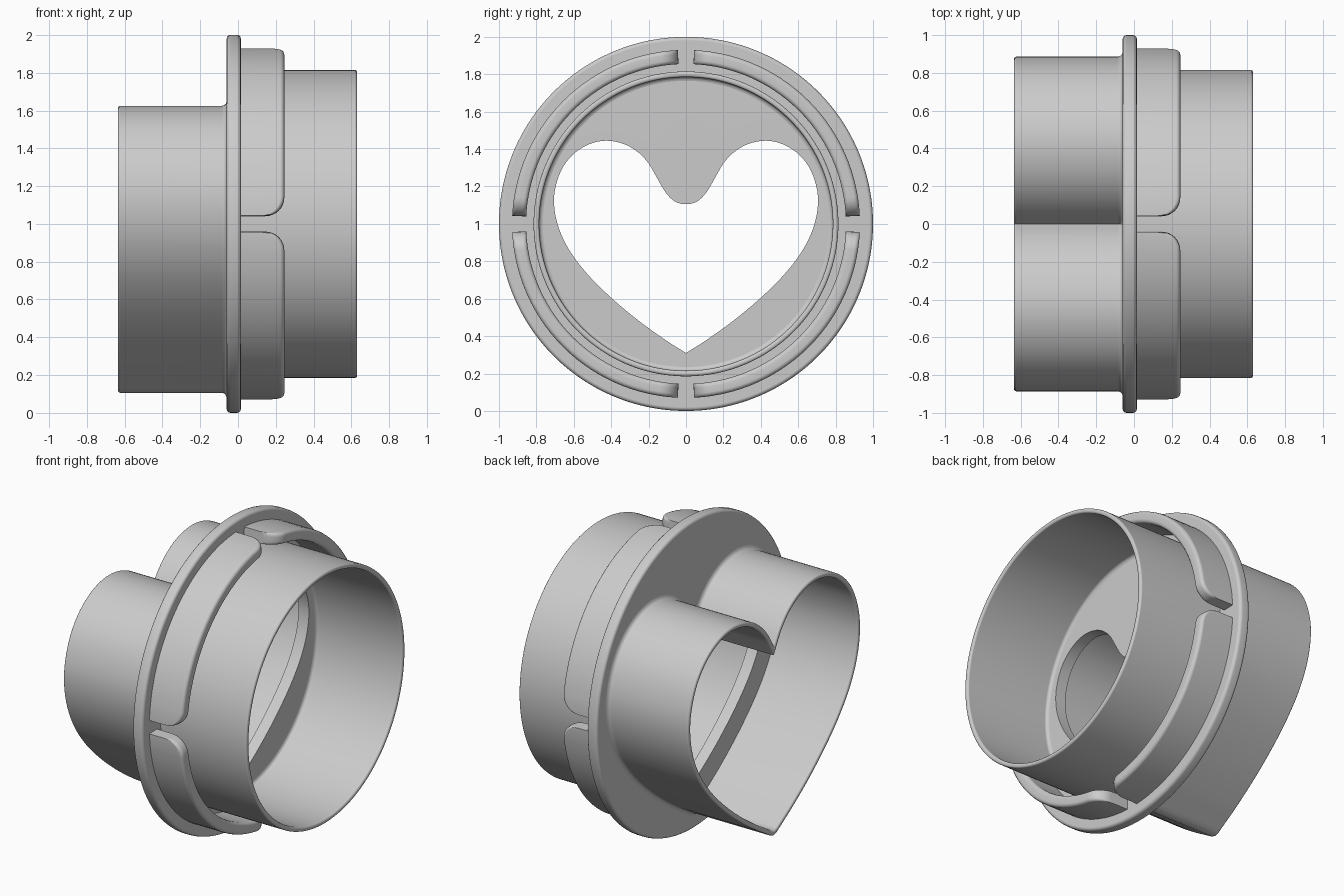
import bpy, bmesh, math
from mathutils import Vector

if "Cube" in bpy.data.objects:
    bpy.data.objects.remove(bpy.data.objects["Cube"])

HALF = 90          # points along half of every outline
CZ = 1.0           # height of the main axis


def loft(name, loops, ring=True):
    """Skin closed loops one after another; join the last to the first or cap the ends."""
    bm = bmesh.new()
    rows = [[bm.verts.new(p) for p in loop] for loop in loops]
    n = len(rows[0])
    for i in range(len(rows) if ring else len(rows) - 1):
        a, b = rows[i], rows[(i + 1) % len(rows)]
        for j in range(n):
            k = (j + 1) % n
            bm.faces.new((a[j], a[k], b[k], b[j]))
    if not ring:
        bm.faces.new(rows[0])
        bm.faces.new(rows[-1])
    bmesh.ops.recalc_face_normals(bm, faces=bm.faces)
    mesh = bpy.data.meshes.new(name)
    bm.to_mesh(mesh)
    bm.free()
    ob = bpy.data.objects.new(name, mesh)
    bpy.context.collection.objects.link(ob)
    bpy.ops.object.select_all(action='DESELECT')
    ob.select_set(True)
    bpy.context.view_layer.objects.active = ob
    bpy.ops.object.shade_smooth_by_angle(angle=math.radians(38))
    wn = ob.modifiers.new("weighted_normals", 'WEIGHTED_NORMAL')
    wn.keep_sharp = True
    return ob


def corner(p, a, b, r, steps=3):
    """Rounded corner at p, entering from side a and leaving along side b."""
    p, a, b = Vector(p), Vector(a), Vector(b)
    c = p + (a + b) * r
    ts = [math.pi / 2 * i / steps for i in range(steps + 1)]
    return [tuple(c - b * r * math.cos(t) - a * r * math.sin(t)) for t in ts]


IN, OUT, BACK, FWD = (-1, 0), (1, 0), (0, -1), (0, 1)


def circle(r, x):
    n = 2 * HALF
    return [(x, r * math.sin(2 * math.pi * i / n), CZ + r * math.cos(2 * math.pi * i / n))
            for i in range(n)]


# Half of the heart opening, from the notch over the lobe to the tip (y, z)
KEYS = [(0, 1.105), (.06, 1.12), (.11, 1.17), (.16, 1.255), (.205, 1.33), (.265, 1.39),
        (.34, 1.43), (.43, 1.445), (.52, 1.425), (.605, 1.37), (.67, 1.28), (.705, 1.15),
        (.69, 1.01), (.63, .87), (.53, .735), (.4, .605), (.25, .48), (.1, .373), (0, .31)]


def spline(keys):
    k = [Vector(p) for p in keys]
    k = [Vector((-k[1].x, k[1].y))] + k + [2 * k[-1] - k[-2]]
    out = []
    for i in range(1, len(k) - 2):
        a, b, c, d = k[i - 1:i + 3]
        for s in range(8):
            t = s / 8
            out.append(0.5 * (2 * b + (c - a) * t + (2 * a - 5 * b + 4 * c - d) * t ** 2
                              + (3 * b - a - 3 * c + d) * t ** 3))
    return out + [k[-2]]


BASE = spline(KEYS)


def resample(pts, n):
    acc = [0.0]
    for a, b in zip(pts, pts[1:]):
        acc.append(acc[-1] + (b - a).length)
    out, j = [], 0
    for i in range(n + 1):
        s = acc[-1] * i / n
        while j < len(pts) - 2 and acc[j + 1] < s:
            j += 1
        t = (s - acc[j]) / max(acc[j + 1] - acc[j], 1e-9)
        out.append(pts[j].lerp(pts[j + 1], min(t, 1)))
    return out


def heart(d, x):
    """Heart outline grown outwards by d, in the plane at x."""
    pts = []
    for i, p in enumerate(BASE):
        t = BASE[min(i + 1, len(BASE) - 1)] - BASE[max(i - 1, 0)]
        t = Vector((1, 0)) if i == 0 else t.normalized()
        pts.append(p + Vector((-t.y, t.x)) * d)
    # trim the crossing at the notch
    neg = [i for i in range(len(pts) // 2) if pts[i].x < -1e-6]
    if neg:
        a, b = pts[neg[-1]], pts[neg[-1] + 1]
        pts = [a.lerp(b, a.x / (a.x - b.x))] + pts[neg[-1] + 1:]
    # close the slightly blunted tip
    e = pts[-1]
    if e.x > 1e-4:
        tip = Vector((0, e.y - e.x * .62))
        pts += [e.lerp(tip, .8), tip + Vector((0, .008))]
    h = resample(pts, HALF)
    h[0].x = h[-1].x = 0
    full = h + [Vector((-p.x, p.y)) for p in reversed(h[1:-1])]
    return [(x, p.x, p.y) for p in full]


# Flange disc with the heart opening
rim = corner((1, -.06), IN, FWD, .02) + corner((1, .015), BACK, IN, .02)
loft("flange", [circle(r, x) for r, x in rim] + [heart(0, .015), heart(0, -.06)])

# Round tube with a filleted root inside
tube = (corner((.785, .015), IN, FWD, .02) + corner((.785, .63), BACK, OUT, .012)
        + corner((.815, .63), IN, BACK, .012) + [(.815, 0), (.765, 0)])
loft("round_tube", [circle(r, x) for r, x in tube])

# Heart-shaped tube with a filleted root outside
wall = (corner((.18, -.06), OUT, BACK, .025) + corner((.18, -.635), FWD, IN, .012)
        + corner((.15, -.635), OUT, FWD, .012) + [(.15, -.05), (.205, -.05)])
loft("heart_tube", [heart(d, x) for d, x in wall])

# Four curved clip walls with rounded upper ends
R_IN, R_OUT, R_MID, GAP, ROUND, TOP = .855, .93, .9, .042, .1, .245
length = R_MID * math.pi / 2 - 2 * GAP
end = [ROUND * (1 - math.cos(math.radians(11.25 * k))) for k in range(9)]
middle = [ROUND + (length - 2 * ROUND) * k / 24 for k in range(1, 24)]
stations = end + middle + [length - s for s in reversed(end)]
for q in range(4):
    loops = []
    for s in stations:
        u = min(s, length - s, ROUND) / ROUND
        h = TOP - ROUND + ROUND * math.sqrt(max(0, 1 - (1 - u) ** 2))
        section = ([(R_IN, 0)] + corner((R_IN, h), BACK, OUT, .022)
                   + corner((R_OUT, h), IN, BACK, .022) + [(R_OUT, 0)])
        ang = q * math.pi / 2 + (GAP + s) / R_MID
        loops.append([(x, r * math.cos(ang), CZ + r * math.sin(ang)) for r, x in section])
    loft("clip_wall_%d" % (q + 1), loops, ring=False)
